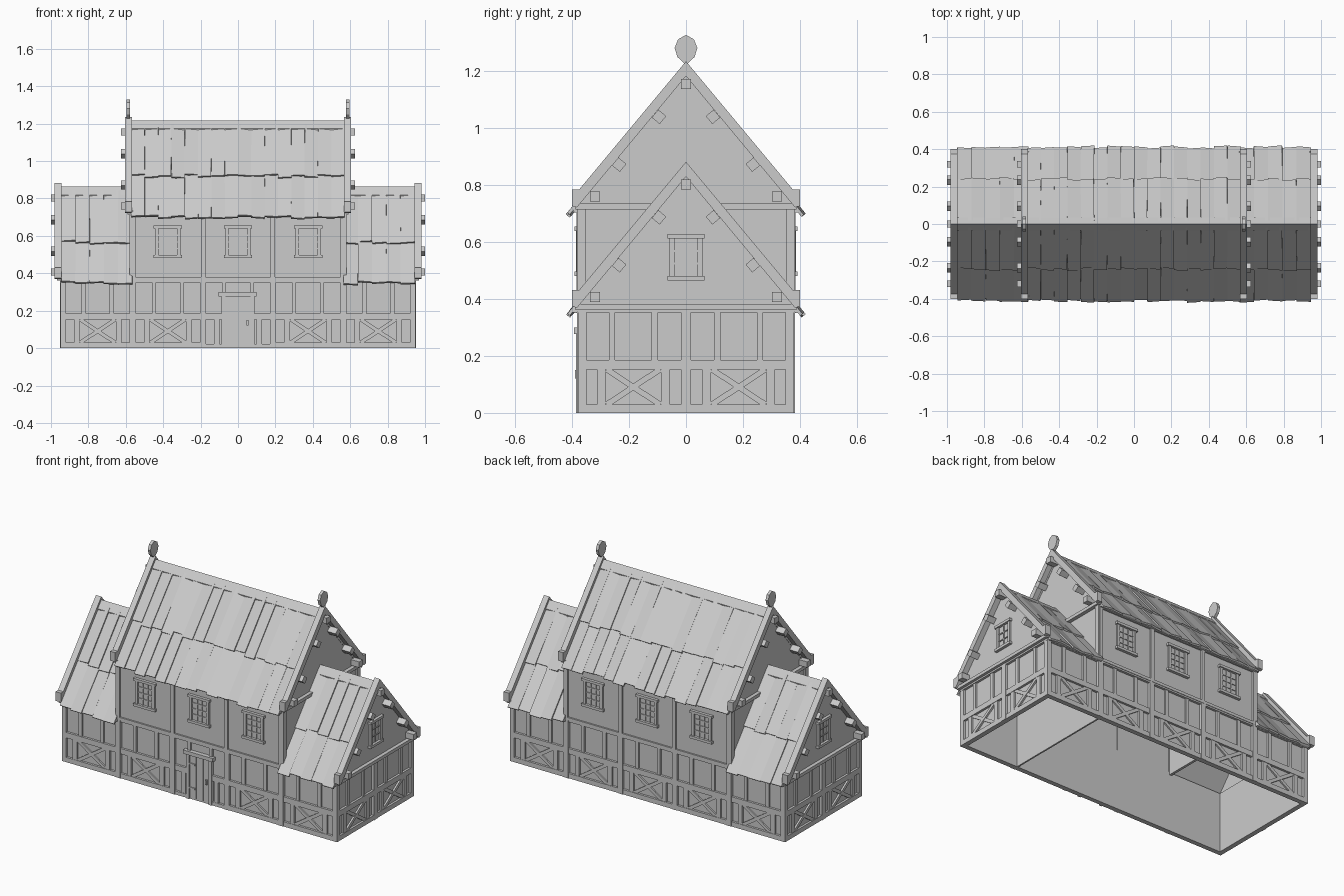
import bpy, bmesh, math, random
from mathutils import Matrix, Vector

if "Cube" in bpy.data.objects:
    bpy.data.objects.remove(bpy.data.objects["Cube"])

random.seed(4)
parts = {}
SLOPE = 1.2
ANG = math.atan(SLOPE)
FRONT, RIGHT, BACK, LEFT = range(4)


def mesh(name):
    return parts.setdefault(name, bmesh.new())


def box(name, center, size, rot=None):
    m = Matrix.Translation(center) @ (rot or Matrix()) @ Matrix.Diagonal((*size, 1))
    bmesh.ops.create_cube(mesh(name), size=1, matrix=m)


def wbox(name, side, u0, u1, z0, z1, d0, d1, tilt=0):
    """Box on a wall: u runs along the wall, d is the distance outward."""
    turn = Matrix.Rotation(side * math.pi / 2, 4, 'Z')
    c = turn @ Vector(((u0 + u1) / 2, -(d0 + d1) / 2, (z0 + z1) / 2))
    box(name, c, (u1 - u0, d1 - d0, z1 - z0), turn @ Matrix.Rotation(tilt, 4, 'Y'))


def prism(name, pts, x0, x1):
    """Extrude a (y, z) outline from x0 to x1."""
    bm = mesh(name)
    a = [bm.verts.new((x0, y, z)) for y, z in pts]
    b = [bm.verts.new((x1, y, z)) for y, z in pts]
    bm.faces.new(a)
    bm.faces.new(b[::-1])
    for i in range(len(pts)):
        j = (i + 1) % len(pts)
        bm.faces.new((a[i], b[i], b[j], a[j]))


def bay(side, u, w, d, door=False):
    """Timber-framed bay centred on u with outer timber face at d."""
    n, h = "timber_frame", w / 2
    for s in (-1, 1):
        wbox(n, side, u + s * .075 - .011, u + s * .075 + .011, .17, .36, d - .02, d - .003)
        wbox(n, side, u + s * .113 - .015, u + s * .113 + .015, .01, .17, d - .02, d - .002)
    if door:
        for s in (-1, 1):
            a, b = sorted((s * .08, s * h))
            wbox(n, side, a, b, .152, .186, d - .02, d)
            wbox(n, side, a, b, 0, .022, d - .02, d)
        return
    wbox(n, side, u - h, u + h, .152, .186, d - .02, d)
    wbox(n, side, u - h, u + h, 0, .03, d - .02, d)
    t = math.atan2(.125, .19)
    for s in (-1, 1):
        wbox("cross_braces", side, u - .113, u + .113, .081, .101, d - .02, d - .004 - .001 * s, s * t)


def window(side, u, z, d, w=.135, h=.17, cols=3, rows=4):
    n = "windows"
    wbox("window_panes", side, u - w / 2, u + w / 2, z - h / 2, z + h / 2, d - .012, d + .002)
    for s in (-1, 1):
        e = u + s * (w / 2 - .009)
        wbox(n, side, e - .009, e + .009, z - h / 2, z + h / 2, d - .01, d + .012)
        f = z + s * (h / 2 - .006)
        wbox(n, side, u - w / 2 - .008, u + w / 2 + .008, f - .008, f + .008, d - .01, d + .018)
    for i in range(1, cols):
        c = u - w / 2 + .018 + (w - .036) * i / cols
        wbox(n, side, c - .003, c + .003, z - h / 2, z + h / 2, d - .01, d + .007)
    for i in range(1, rows):
        c = z - h / 2 + .014 + (h - .028) * i / rows
        wbox(n, side, u - w / 2, u + w / 2, c - .003, c + .003, d - .01, d + .007)


# Ground floor walls, sills and top plates
for side, half, d in ((FRONT, .95, .38), (RIGHT, .38, .95), (BACK, .95, .38), (LEFT, .38, .95)):
    wbox("ground_walls", side, -half + .01, half - .01, 0, .37, d - .03, d - .014)
    wbox("top_plates", side, -half, half, .352, .376, d - .03, d + .001)
    for s in (-1, 1):
        e = s * (half - .015)
        wbox("corner_posts", side, e - .015, e + .015, 0, .36, d - .03, d)

# Timber bays and the posts between them
for side in (FRONT, BACK):
    for i in range(-2, 3):
        bay(side, i * .375, .375, .38, side == FRONT and i == 0)
    for p in (-.5625, -.1875, .1875, .5625):
        wbox("posts", side, p - .017, p + .017, 0, .37, .35, .383)
for side in (RIGHT, LEFT):
    for u in (-.185, .185):
        bay(side, u, .37, .95)
    wbox("posts", side, -.018, .018, 0, .37, .92, .953)

# Inner partition seen through the open underside
wbox("partition", RIGHT, -.36, .36, 0, .4, .55, .56)

# Door with lintel, jambs, hinges
wbox("door", FRONT, -.072, .072, 0, .275, .36, .378)
for u in (-.024, .024):
    wbox("door_seams", FRONT, u - .002, u + .002, .01, .27, .37, .381)
for s in (-1, 1):
    wbox("door_frame", FRONT, s * .078 - .01, s * .078 + .01, 0, .28, .36, .386)
    wbox("door_hinges", FRONT, -.068, -.03, .14 + s * .075, .15 + s * .075, .375, .384)
wbox("door_handle", FRONT, .045, .055, .12, .15, .375, .39)
wbox("door_lintel", FRONT, -.105, .1, .277, .3, .36, .393)

# Upper storey walls, posts, rails and windows
for side in (FRONT, BACK):
    wbox("upper_walls", side, -.565, .565, .36, .74, .355, .374)
    for p in (-.56, -.185, .185, .56):
        wbox("upper_posts", side, p - .012, p + .012, .37, .73, .35, .384)
    wbox("upper_rail", side, -.57, .57, .362, .38, .35, .384)
    wbox("upper_rail", side, -.57, .57, .70, .722, .35, .384)
    for u in (-.375, 0, .375):
        window(side, u, .568, .374)
for s in (-1, 1):
    for e in (-1, 1):
        box("upper_posts", (s * .565, e * .366, .55), (.03, .03, .37))


def tiles(name, x0, x1, top, sign, y0, y1, lift, n):
    """One course of plank tiles lying on a roof slope."""
    w = (x1 - x0) / n
    for i in range(n):
        a, b = y0, y1 + random.uniform(-.008, .006)
        length = (b - a) * math.hypot(1, SLOPE)
        y = (a + b) / 2
        normal = Vector((0, math.sin(ANG), math.cos(ANG)))
        c = Vector((x0 + w * (i + .5), y, top - SLOPE * y)) + normal * lift
        c.y *= sign
        rot = (Matrix.Rotation(-sign * ANG, 4, 'X')
               @ Matrix.Rotation(random.choice((-1, 1)) * random.uniform(.05, .11), 4, 'Y')
               @ Matrix.Rotation(random.uniform(-.012, .012), 4, 'Z'))
        box(name, c, (w * 1.01, length, .011), rot)


def roof(name, x0, x1, dz, n):
    top = 1.19 + dz
    for s in (-1, 1):
        # Deck, lower course, upper course, ridge board
        deck = [(0, top - .003), (s * .4, top - .003 - .4 * SLOPE),
                (s * .385, top - .025 - .385 * SLOPE), (0, top - .025)]
        prism(name + "_deck", deck, x0, x1)
        tiles(name + "_lower_tiles", x0, x1, top, s, .2, .409, 0, n)
        tiles(name + "_upper_tiles", x0, x1, top, s, 0.005, .232, .009, n)
        cap = [(0, top + .026), (s * .036, top + .026 - .036 * SLOPE),
               (s * .03, top - .012 - .036 * SLOPE), (0, top - .005)]
        prism(name + "_ridge", cap, x0, x1)


def gable(sign, wall, barge0, barge1, tip, dz, base):
    """Gable wall, bargeboards, tie beam and purlin ends at one end."""
    prism("gable_walls", [(-.375, base), (.375, base), (.375, .725 + dz), (0, 1.18 + dz),
                          (-.375, .725 + dz)], sign * (wall - .016), sign * wall)
    for s in (-1, 1):
        outline = [(0, 1.235), (.375, .785), (.4, .785), (.4, .727), (.383, .722), (0, 1.183)]
        prism("bargeboards", [(s * y, z + dz) for y, z in outline], sign * barge0, sign * barge1)
    box("tie_beams", (sign * (wall + .008), 0, .725 + dz), (.03, .775, .02))
    for y, z, tilted in ((0, 1.155, 0), (.095, 1.04, 1), (.235, .872, 1), (.32, .76, 0)):
        for s in ((-1, 1) if y else (1,)):
            box("purlin_ends", (sign * (tip + wall) / 2, s * y, z + dz),
                (tip - wall + .01, .036, .036), Matrix.Rotation(-s * tilted * ANG, 4, 'X'))


# Roofs: tall middle and two low wings
roof("main_roof", -.57, .57, 0, 16)
roof("right_wing_roof", .565, .945, -.353, 5)
roof("left_wing_roof", -.945, -.565, -.353, 5)
for s in (-1, 1):
    gable(s, .568, .568, .603, .62, 0, .36)
    gable(s, .945, .943, .98, .995, -.353, .36)
    # Faceted finial
    fin = [(0, 1.222), (.03, 1.25), (.04, 1.282), (.028, 1.312), (0, 1.328),
           (-.028, 1.312), (-.04, 1.282), (-.03, 1.25)]
    prism("finials", fin, s * .577, s * .595)
for side in (RIGHT, LEFT):
    window(side, 0, .547, .945, .115, .16, 2, 3)

# Turn every part into an object
for name, bm in parts.items():
    bmesh.ops.recalc_face_normals(bm, faces=bm.faces)
    me = bpy.data.meshes.new(name)
    bm.to_mesh(me)
    bm.free()
    bpy.context.collection.objects.link(bpy.data.objects.new(name, me))
